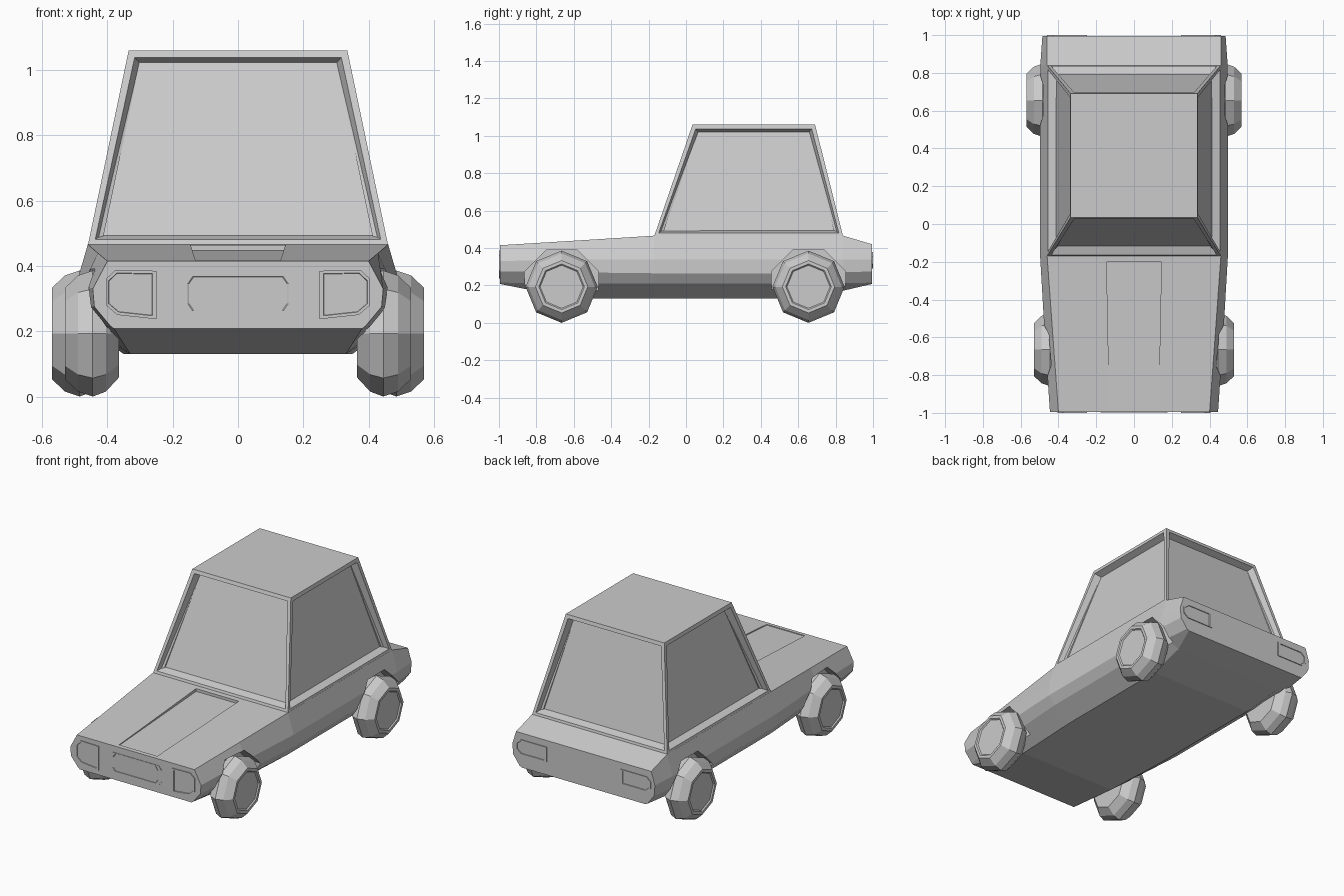
import bpy, bmesh
from math import sin, cos, tau
from mathutils import Vector

if "Cube" in bpy.data.objects:
    bpy.data.objects.remove(bpy.data.objects["Cube"])


def finish(name, bm):
    bmesh.ops.recalc_face_normals(bm, faces=bm.faces[:])
    me = bpy.data.meshes.new(name)
    bm.to_mesh(me)
    bm.free()
    ob = bpy.data.objects.new(name, me)
    bpy.context.collection.objects.link(ob)
    return ob


def loft(name, rings):
    """Skin closed rings of equal length and cap both ends."""
    bm = bmesh.new()
    vs = [[bm.verts.new(p) for p in r] for r in rings]
    n = len(vs[0])
    for a, b in zip(vs, vs[1:]):
        for i in range(n):
            j = (i + 1) % n
            bm.faces.new((a[i], a[j], b[j], b[i]))
    bm.faces.new(vs[0])
    bm.faces.new(vs[-1])
    return finish(name, bm)


def octagon(x, y, z, r, turn=0.0):
    return [(x, y + r * cos(tau * (i + turn) / 8), z + r * sin(tau * (i + turn) / 8))
            for i in range(8)]


def cut(target, cutters):
    for c in cutters:
        m = target.modifiers.new("cut", 'BOOLEAN')
        m.operation, m.solver, m.object = 'DIFFERENCE', 'EXACT', c
    dg = bpy.context.evaluated_depsgraph_get()
    dg.update()
    me = bpy.data.meshes.new_from_object(target.evaluated_get(dg))
    target.modifiers.clear()
    target.data = me
    for c in cutters:
        bpy.data.objects.remove(c)


# Body: (y, half width and height at top, upper side, lower side, sill, floor)
sections = [
    (-.995, (.40, .415), (.445, .33), (.44, .275), (.39, .215), (.38, .208)),
    (-.60, (.429, .439), (.472, .34), (.47, .27), (.43, .21), (.33, .13)),
    (-.17, (.46, .466), (.497, .34), (.497, .265), (.46, .21), (.35, .13)),
    (.60, (.46, .466), (.497, .34), (.497, .265), (.46, .21), (.35, .13)),
    (.84, (.46, .466), (.496, .34), (.496, .27), (.455, .212), (.37, .172)),
    (.995, (.46, .42), (.485, .34), (.48, .275), (.435, .215), (.42, .208)),
]
body = loft("body", [[(x, y, z) for x, z in pts] + [(-x, y, z) for x, z in reversed(pts)]
                     for y, *pts in sections])

# Wheel arches and the sunken bonnet channel
axles = [(-.665, .365, .39), (.655, .405, .42)]
cutters = []
for y, _, inner in axles:
    for s in (-1, 1):
        cutters.append(loft("arch_cutter", [octagon(s * x, y, .193, .214, .5)
                                            for x in (inner, .7)]))
cutters.append(loft("channel_cutter", [
    [(-w, y, z), (w, y, z), (w, y, .6), (-w, y, .6)]
    for y, w, z in ((-.97, .13, .412), (-.20, .145, .447))]))
cut(body, cutters)

# Wheels: lathed octagonal tyre with a slightly sunken hub cap
tyre = [(0, .11), (0, .135), (.04, .178), (.08, .193), (.125, .178),
        (.165, .14), (.165, .122), (.158, .115)]
for (y, x0, _), end in zip(axles, ("front", "rear")):
    for s, side in ((-1, "left"), (1, "right")):
        loft(f"{end}_{side}_wheel",
             [octagon(s * (x0 + x), y, .193, r) for x, r in tyre])

# Cabin: tapered box with recessed windows on four sides
bm = bmesh.new()
low = [bm.verts.new(p) for p in ((-.46, -.17, .463), (.46, -.17, .463),
                                 (.46, .84, .463), (-.46, .84, .463))]
top = [bm.verts.new(p) for p in ((-.335, .035, 1.06), (.335, .035, 1.06),
                                 (.335, .69, 1.06), (-.335, .69, 1.06))]
windows = [bm.faces.new((low[i], low[(i + 1) % 4], top[(i + 1) % 4], top[i]))
           for i in range(4)]
bm.faces.new(top)
bm.faces.new(low[::-1])
for f in windows:
    f.normal_update()
    inward = Vector((-f.normal.x, -f.normal.y, 0)).normalized()
    bmesh.ops.inset_region(bm, faces=[f], thickness=.029)
    bmesh.ops.inset_region(bm, faces=[f], thickness=.022)
    bmesh.ops.translate(bm, verts=f.verts[:], vec=inward * .042)
finish("cabin", bm)


def panel(name, pts, y, out):
    """Thin bezel plate on the nose or tail with a sunken centre."""
    mx = sum(p[0] for p in pts) / len(pts)
    mz = sum(p[1] for p in pts) / len(pts)

    def ring(k, yy):
        return [(mx + (x - mx) * k, yy, mz + (z - mz) * k) for x, z in pts]
    loft(name, [ring(1, y - out), ring(1, y + out * .5), ring(.87, y + out * .5),
                ring(.85, y + out * .1)])


# Headlights, tail lights and grille
head = [(.25, .237), (.37, .25), (.405, .28), (.405, .36), (.375, .388), (.25, .385)]
tail = [(.25, .29), (.43, .29), (.46, .315), (.46, .355), (.43, .38), (.25, .38)]
for s, side in ((-1, "left"), (1, "right")):
    panel(f"headlight_{side}", [(s * x, z) for x, z in head], -.995, -.01)
    panel(f"tail_light_{side}", [(s * x, z) for x, z in tail], .995, .01)
half = [(.16, .255), (.177, .28), (.177, .35), (.16, .375)]
panel("grille", half + [(-x, z) for x, z in reversed(half)], -.995, -.006)
